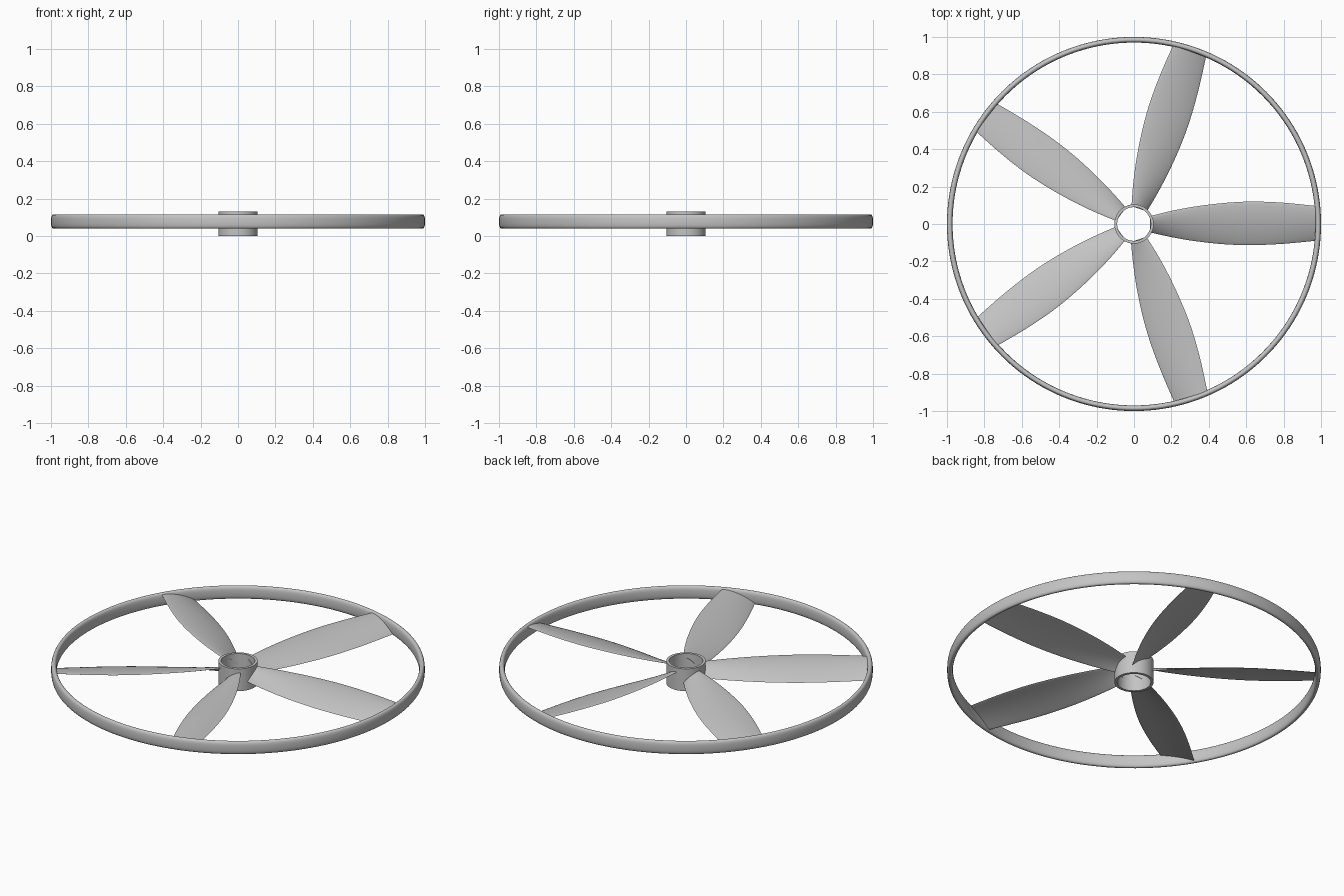
import bpy, bmesh, math
from mathutils import Matrix

cube = bpy.data.objects.get("Cube")
if cube:
    bpy.data.objects.remove(cube, do_unlink=True)

grey = bpy.data.materials.new("light grey plastic")
grey.use_nodes = True
grey.diffuse_color = (0.55, 0.55, 0.55, 1)
grey.node_tree.nodes["Principled BSDF"].inputs["Base Color"].default_value = (0.55, 0.55, 0.55, 1)


def finish(name, bm, angle=40):
    bmesh.ops.recalc_face_normals(bm, faces=bm.faces)
    mesh = bpy.data.meshes.new(name)
    bm.to_mesh(mesh)
    bm.free()
    obj = bpy.data.objects.new(name, mesh)
    bpy.context.collection.objects.link(obj)
    mesh.materials.append(grey)
    bpy.ops.object.select_all(action="DESELECT")
    obj.select_set(True)
    bpy.context.view_layer.objects.active = obj
    bpy.ops.object.shade_smooth_by_angle(angle=math.radians(angle))
    return obj


def skin(bm, loops, closed):
    """Join a row of equal vertex loops with quads."""
    n = len(loops[0])
    for i in range(len(loops) if closed else len(loops) - 1):
        a, b = loops[i], loops[(i + 1) % len(loops)]
        for j in range(n):
            k = (j + 1) % n
            bm.faces.new((a[j], a[k], b[k], b[j]))
    if not closed:
        bm.faces.new(loops[0])
        bm.faces.new(loops[-1])


def lathe(name, profile, steps):
    bm = bmesh.new()
    loops = []
    for i in range(steps):
        a = math.tau * i / steps
        loops.append([bm.verts.new((r * math.cos(a), r * math.sin(a), z)) for r, z in profile])
    skin(bm, loops, True)
    return finish(name, bm)


# Outer rim: a tall, rounded band
def rounded(v, power=0.75):
    return math.copysign(abs(v) ** power, v)


rim = []
for i in range(24):
    a = math.tau * i / 24
    rim.append((0.985 + 0.015 * rounded(math.cos(a)), 0.0775 + 0.0375 * rounded(math.sin(a))))
lathe("outer_rim", rim, 160)

# Hub: an open tube
lathe("hub", [(0.105, 0), (0.105, 0.131), (0.09, 0.131), (0.09, 0)], 72)

# Blades: (radius, low edge, high edge) along the span
stations = [(0.086, -0.045, 0.042), (0.2, -0.07, 0.07), (0.33, -0.092, 0.094),
            (0.48, -0.108, 0.112), (0.63, -0.113, 0.12), (0.8, -0.106, 0.114),
            (0.973, -0.09, 0.097)]
STEPS = 14


def section(low, high):
    """Cambered section, over the top and back underneath."""
    points = []
    for side in (1, -1):
        for i in range(STEPS):
            u = (1 - math.cos(math.pi * i / STEPS)) / 2
            u = u if side == 1 else 1 - u
            z = 0.048 + 0.058 * (1.75 * u - 0.75 * u * u)
            points.append((low + (high - low) * u, z + side * 0.011 * math.sqrt(u * (1 - u))))
    return points


def span(t):
    """Smooth interpolation through the stations."""
    i = min(int(t), len(stations) - 2)
    f = t - i
    p = [stations[max(0, min(len(stations) - 1, i + d))] for d in (-1, 0, 1, 2)]
    return [0.5 * (2 * b + (c - a) * f + (2 * a - 5 * b + 4 * c - d) * f * f
                   + (3 * b - a - 3 * c + d) * f ** 3) for a, b, c, d in zip(*p)]


for n in range(5):
    bm = bmesh.new()
    loops = []
    for i in range(25):
        r, low, high = span(i / 4)
        follow = ((r - 0.086) / 0.887) ** 3
        # Tip follows the curve of the rim
        loops.append([bm.verts.new((r - follow * (r - math.sqrt(r * r - y * y)) if follow > 0.01 else r, y, z))
                      for y, z in section(low, high)])
    skin(bm, loops, False)
    bm.transform(Matrix.Rotation(math.tau * n / 5, 4, "Z"))
    finish(f"blade_{n + 1}", bm)
